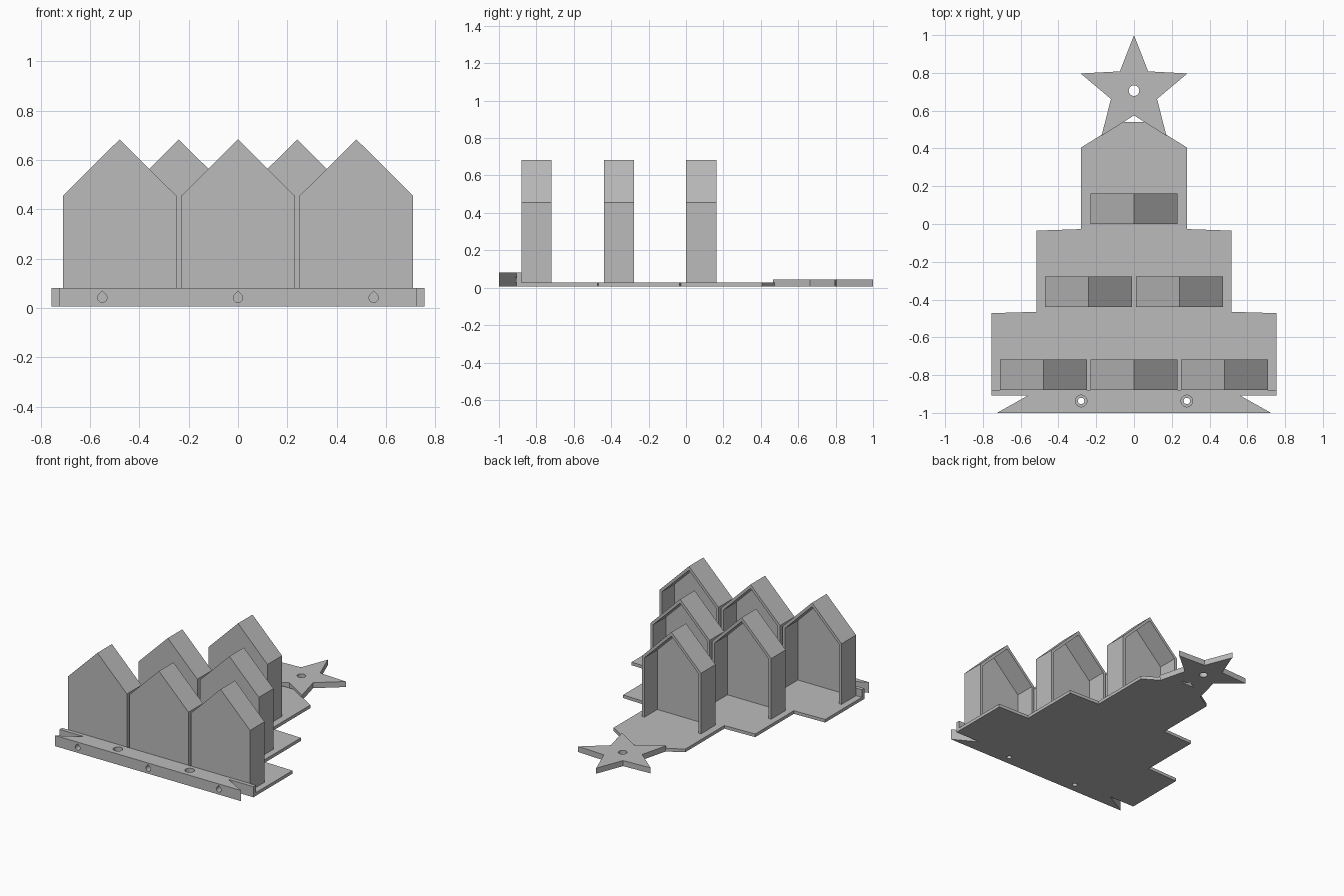
import bpy
import bmesh
from math import sin, cos, pi, radians

if "Cube" in bpy.data.objects:
    bpy.data.objects.remove(bpy.data.objects["Cube"], do_unlink=True)

grey = bpy.data.materials.new("plain_grey")
grey.use_nodes = True
grey.diffuse_color = (0.5, 0.5, 0.5, 1)
grey.node_tree.nodes["Principled BSDF"].inputs["Base Color"].default_value = (0.5, 0.5, 0.5, 1)

BOTTOM = 0.006      # underside of everything
PLATE_TOP = 0.028
BAR_TOP = 0.081


def prism(name, outline, a, b, upright=False):
    """Extrude a 2D outline along z, or along y when upright."""
    bm = bmesh.new()
    place = (lambda u, v: (u, a, v)) if upright else (lambda u, v: (u, v, a))
    face = bm.faces.new([bm.verts.new(place(u, v)) for u, v in outline])
    res = bmesh.ops.extrude_face_region(bm, geom=[face])
    moved = [g for g in res["geom"] if isinstance(g, bmesh.types.BMVert)]
    shift = (0, b - a, 0) if upright else (0, 0, b - a)
    bmesh.ops.translate(bm, verts=moved, vec=shift)
    bmesh.ops.recalc_face_normals(bm, faces=bm.faces)
    mesh = bpy.data.meshes.new(name)
    bm.to_mesh(mesh)
    bm.free()
    mesh.materials.append(grey)
    obj = bpy.data.objects.new(name, mesh)
    bpy.context.collection.objects.link(obj)
    return obj


def mirrored(right):
    """Close a right-hand outline with its mirror image."""
    return right + [(-x, y) for x, y in reversed(right) if x != 0]


def circle(x, y, r, n=24):
    return [(x + r * cos(2 * pi * i / n), y + r * sin(2 * pi * i / n)) for i in range(n)]


def teardrop(x, z, r, n=18):
    """Round hole with a pointed top."""
    arc = [radians(135 + 270 * i / n) for i in range(n + 1)]
    return [(x, z + 1.414 * r)] + [(x + r * cos(t), z + r * sin(t)) for t in arc]


def cut(obj, cutters):
    for c in cutters:
        c.hide_render = True
        mod = obj.modifiers.new("hole", "BOOLEAN")
        mod.operation = "DIFFERENCE"
        mod.solver = "EXACT"
        mod.object = c
    dg = bpy.context.evaluated_depsgraph_get()
    mesh = bpy.data.meshes.new_from_object(obj.evaluated_get(dg))
    obj.modifiers.clear()
    obj.data = mesh
    for c in cutters:
        bpy.data.objects.remove(c, do_unlink=True)


# Stepped tree-shaped plate
prism("base_plate", mirrored([
    (0.755, -0.88), (0.755, -0.472), (0.515, -0.465), (0.515, -0.035),
    (0.28, -0.027), (0.28, 0.405), (0.063, 0.54)]), BOTTOM, PLATE_TOP)

# Front mounting bar with dovetail ends and screw holes
bar = prism("front_bar", mirrored([
    (0.725, -1), (0.56, -0.907), (0.755, -0.907), (0.755, -0.88)]), BOTTOM, BAR_TOP)
holes = [prism("front_hole", teardrop(x, 0.042, 0.019), -1.02, -0.87, True)
         for x in (-0.55, 0, 0.55)]
for x in (-0.28, 0.28):
    holes.append(prism("screw_hole", circle(x, -0.937, 0.017), -0.02, 0.12))
    holes.append(prism("screw_sink", circle(x, -0.937, 0.031), 0.05, 0.12))
cut(bar, holes)

# Five-pointed star at the tip
star = prism("star", mirrored([
    (0, 0.575), (0.172, 0.466), (0.122, 0.662), (0.283, 0.797),
    (0.075, 0.808), (0, 1)]), BOTTOM, 0.045)
cut(star, [prism("star_hole", circle(0, 0.706, 0.028), -0.02, 0.1)])

# Gabled boxes, closed in front and open at the back
HALF, EAVE, APEX, WALL = 0.23, 0.455, 0.683, 0.02
rows = [(-0.88, (-0.48, 0, 0.48)), (-0.439, (-0.24, 0.24)), (0.0, (0,))]
for row, (y, centres) in enumerate(rows, 1):
    for col, cx in enumerate(centres, 1):
        def gable(half, eave, apex):
            pts = [(-half, PLATE_TOP), (-half, eave), (0, apex), (half, eave), (half, PLATE_TOP)]
            return [(cx + u, z) for u, z in pts]
        outer = gable(HALF, EAVE, APEX)
        inner = gable(HALF - WALL, EAVE - 0.4 * WALL, APEX - 1.4 * WALL)
        tag = f"{row}_{col}"
        prism("house_shell_" + tag, outer + inner[::-1], y + WALL, y + 0.162, True)
        prism("house_front_" + tag, outer, y, y + WALL, True)
